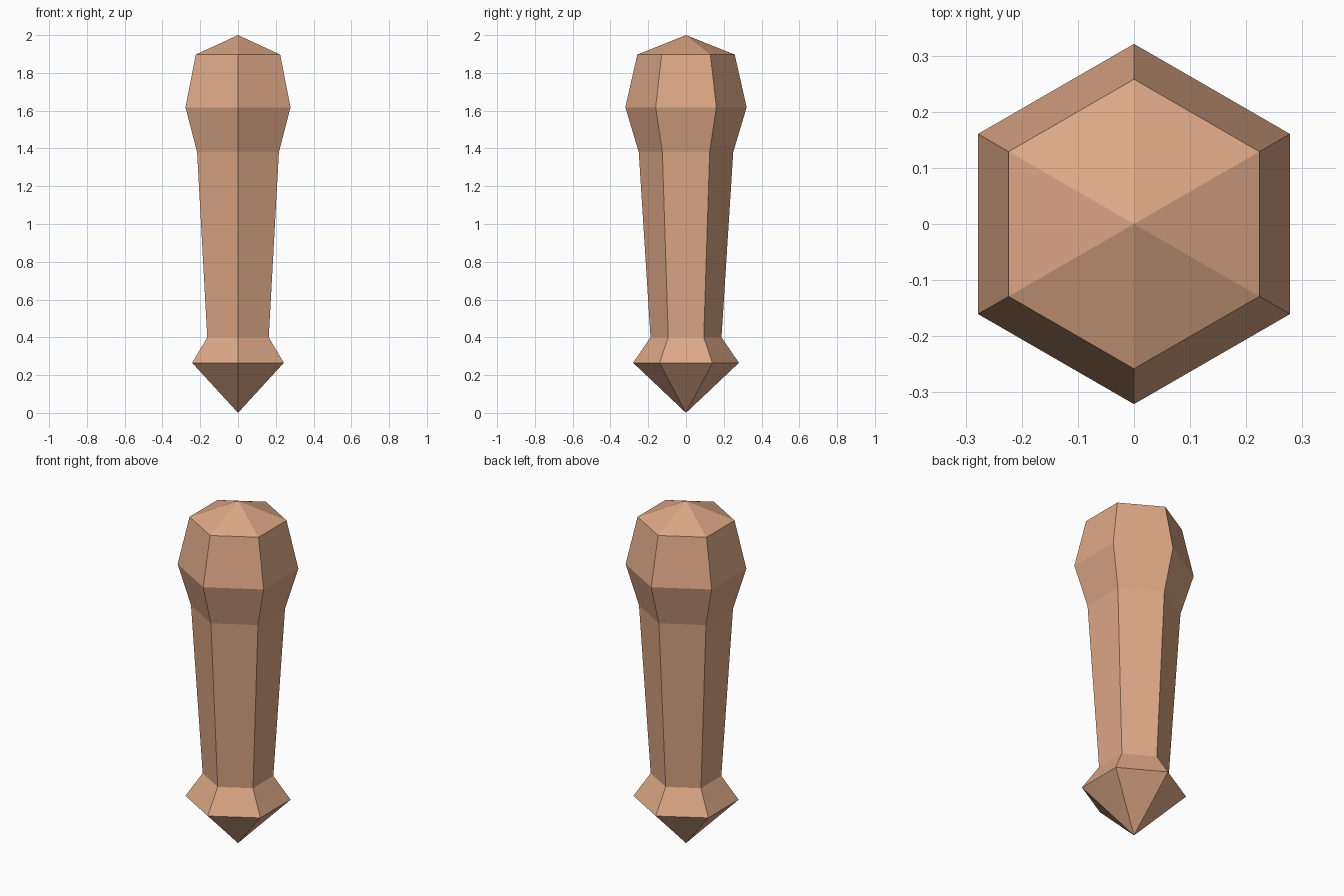
import bpy, bmesh, math

if "Cube" in bpy.data.objects:
    bpy.data.objects.remove(bpy.data.objects["Cube"])

SIDES = 6
# (radius, height) of each hexagonal ring between the two tips
RINGS = [(0.28, 0.265), (0.188, 0.40), (0.25, 1.38), (0.321, 1.618), (0.258, 1.897)]

bm = bmesh.new()

# Hexagonal rings, corners facing front and back
rings = []
for r, z in RINGS:
    angles = [math.pi / 2 + 2 * math.pi * i / SIDES for i in range(SIDES)]
    rings.append([bm.verts.new((r * math.cos(a), r * math.sin(a), z)) for a in angles])
bottom = bm.verts.new((0, 0, 0))
top = bm.verts.new((0, 0, 2))

# Pointed foot, faceted shaft and head, pointed cap
for i in range(SIDES):
    j = (i + 1) % SIDES
    bm.faces.new((bottom, rings[0][j], rings[0][i]))
    for low, high in zip(rings, rings[1:]):
        bm.faces.new((low[i], low[j], high[j], high[i]))
    bm.faces.new((rings[-1][i], rings[-1][j], top))
bmesh.ops.recalc_face_normals(bm, faces=bm.faces)

mesh = bpy.data.meshes.new("club")
bm.to_mesh(mesh)
bm.free()
club = bpy.data.objects.new("club", mesh)
bpy.context.collection.objects.link(club)

# Warm tan wood
wood = bpy.data.materials.new("tan_wood")
wood.diffuse_color = (0.72, 0.39, 0.24, 1)
wood.use_nodes = True
wood.node_tree.nodes["Principled BSDF"].inputs["Base Color"].default_value = wood.diffuse_color
mesh.materials.append(wood)
